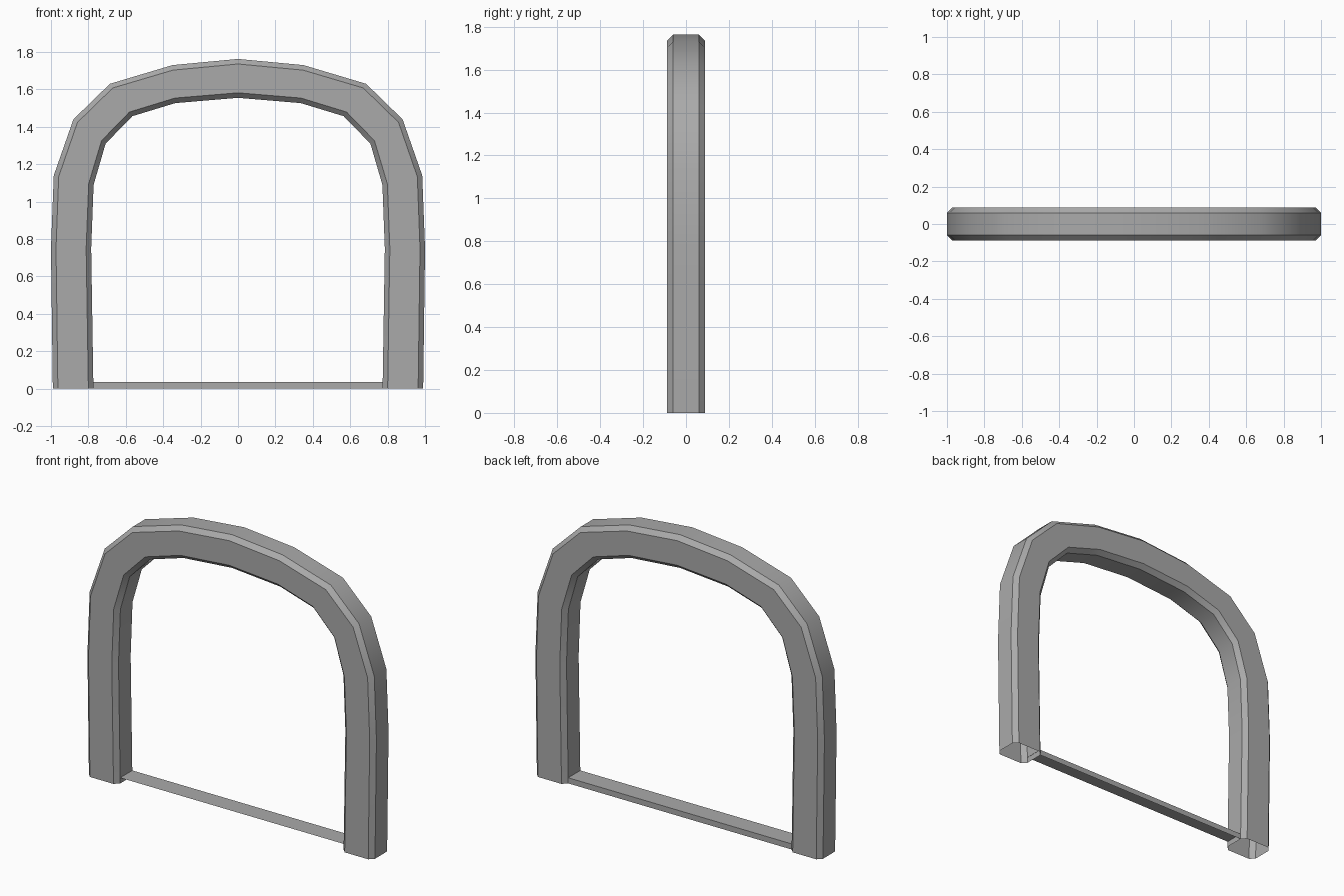
import bpy
import bmesh
import math
from mathutils import Vector

cube = bpy.data.objects.get("Cube")
if cube:
    bpy.data.objects.remove(cube)

# Single stone grey
grey = bpy.data.materials.new("stone grey")
grey.use_nodes = True
grey.diffuse_color = (0.4, 0.4, 0.4, 1)
grey.node_tree.nodes["Principled BSDF"].inputs["Base Color"].default_value = grey.diffuse_color

HALF_DEPTH, FLAT_DEPTH, CHAMFER = 0.088, 0.06, 0.027


def add_object(name, bm):
    mesh = bpy.data.meshes.new(name)
    bm.normal_update()
    bm.to_mesh(mesh)
    bm.free()
    mesh.materials.append(grey)
    obj = bpy.data.objects.new(name, mesh)
    bpy.context.collection.objects.link(obj)
    return obj


def mirrored(half):
    """Complete a half outline that ends on the centre line."""
    return [Vector((x, 0, z)) for x, z in half] + [Vector((-x, 0, z)) for x, z in half[-2::-1]]


# Arch: outer and inner outlines from the left foot to the crown
outer = mirrored([(0.99, 0), (1, 0.75), (0.985, 1.14), (0.88, 1.44),
                  (0.685, 1.63), (0.35, 1.73), (0, 1.763)])
inner = mirrored([(0.773, 0), (0.785, 0.75), (0.772, 1.09), (0.708, 1.31),
                  (0.565, 1.457), (0.335, 1.527), (0, 1.555)])

bm = bmesh.new()
rings = []
for o, i in zip(outer, inner):
    step = (i - o).normalized() * CHAMFER
    front = Vector((0, -HALF_DEPTH, 0))
    side = Vector((0, -FLAT_DEPTH, 0))
    section = [o + side, o + step + front, i - step + front, i + side,
               i - side, i - step - front, o + step - front, o - side]
    rings.append([bm.verts.new(p) for p in section])

# Bridge the chamfered sections; the feet stay open underneath
for a, b in zip(rings, rings[1:]):
    for k in range(8):
        n = (k + 1) % 8
        bm.faces.new((a[k], a[n], b[n], b[k]))
bmesh.ops.recalc_face_normals(bm, faces=bm.faces)
arch = add_object("arch_frame", bm)
bpy.ops.object.select_all(action="DESELECT")
arch.select_set(True)
bpy.context.view_layer.objects.active = arch
bpy.ops.object.shade_smooth_by_angle(angle=math.radians(35))

# Threshold: a thin tread with a riser along its back edge
bm = bmesh.new()
profile = [(-FLAT_DEPTH, 0.035), (FLAT_DEPTH, 0.035), (FLAT_DEPTH, 0)]
left, right = [[bm.verts.new((x, y, z)) for y, z in profile] for x in (0.775, -0.775)]
for k in range(2):
    bm.faces.new((right[k], left[k], left[k + 1], right[k + 1]))
add_object("threshold", bm)
